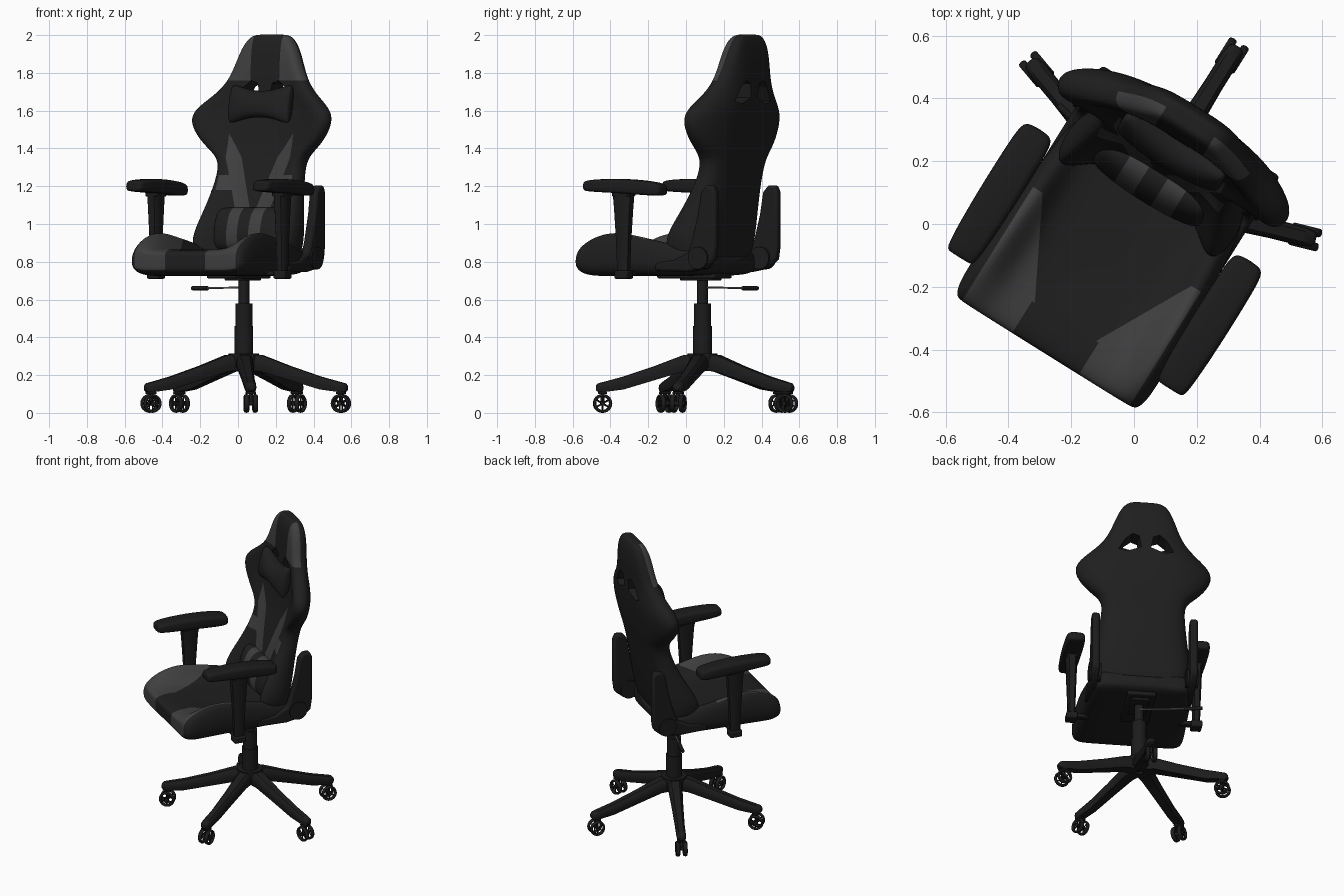
import bpy, bmesh, math
from mathutils import Matrix, Vector

if "Cube" in bpy.data.objects:
    bpy.data.objects.remove(bpy.data.objects["Cube"])

def mat(name, v):
    m = bpy.data.materials.new(name)
    m.diffuse_color = (v, v, v, 1)
    m.use_nodes = True
    m.node_tree.nodes["Principled BSDF"].inputs["Base Color"].default_value = m.diffuse_color
    return m

BLACK, GREY = mat("black_fabric", 0.0135), mat("grey_fabric", 0.05)
PLASTIC, STEEL = mat("black_plastic", 0.0115), mat("steel", 0.22)

def activate(ob):
    bpy.ops.object.select_all(action='DESELECT')
    ob.select_set(True)
    bpy.context.view_layer.objects.active = ob

def finish(bm, name, m, angle=40):
    bmesh.ops.recalc_face_normals(bm, faces=bm.faces)
    me = bpy.data.meshes.new(name)
    bm.to_mesh(me)
    bm.free()
    ob = bpy.data.objects.new(name, me)
    bpy.context.collection.objects.link(ob)
    me.materials.append(m)
    activate(ob)
    bpy.ops.object.shade_smooth_by_angle(angle=math.radians(angle))
    return ob

def apply(ob, kind, **kw):
    md = ob.modifiers.new(kind, kind)
    for k, v in kw.items():
        setattr(md, k, v)
    activate(ob)
    bpy.ops.object.modifier_apply(modifier=md.name)

def loft(name, rings, m, sub=0):
    bm = bmesh.new()
    vs = [[bm.verts.new(p) for p in r] for r in rings]
    n = len(vs[0])
    for a, b in zip(vs, vs[1:]):
        for i in range(n):
            bm.faces.new((a[i], a[(i + 1) % n], b[(i + 1) % n], b[i]))
    bm.faces.new(vs[0])
    bm.faces.new(vs[-1])
    ob = finish(bm, name, m)
    if sub:
        apply(ob, 'SUBSURF', levels=sub)
        ob.data.polygons.foreach_set("use_smooth", [True] * len(ob.data.polygons))
    return ob

def prism(name, pts, u0, u1, m, bevel=0.01):
    # outline in (y, z), extruded along x
    ob = loft(name, [[(u, y, z) for y, z in pts] for u in (u0, u1)], m)
    apply(ob, 'BEVEL', width=bevel, segments=2)
    return ob

def box(name, x, y, z, m, bevel=0.008):
    return prism(name, [(y[0], z[0]), (y[1], z[0]), (y[1], z[1]), (y[0], z[1])], x[0], x[1], m, bevel)

def rod(name, a, b, r, m, n=20):
    a, b = Vector(a), Vector(b)
    bm = bmesh.new()
    bmesh.ops.create_cone(bm, cap_ends=True, segments=n, radius1=r, radius2=r, depth=(b - a).length)
    q = (b - a).to_track_quat('Z', 'Y').to_matrix().to_4x4()
    bm.transform(Matrix.Translation((a + b) / 2) @ q)
    return finish(bm, name, m)

def join(obs, name):
    activate(obs[0])
    for o in obs:
        o.select_set(True)
    bpy.ops.object.join()
    obs[0].name = name
    return obs[0]

def sym(half):
    return half + [(-x, y) for x, y in reversed(half[1:-1])]

def paint(ob, planes, rule):
    # cut clean seams along mirrored planes (point, normal), then colour faces by the rule
    bm = bmesh.new()
    bm.from_mesh(ob.data)
    for co, no in planes:
        for s in (-1, 1):
            bmesh.ops.bisect_plane(bm, geom=bm.verts[:] + bm.edges[:] + bm.faces[:], dist=1e-5,
                                   plane_co=(s * co[0], co[1], co[2]), plane_no=(s * no[0], no[1], no[2]))
    bm.to_mesh(ob.data)
    bm.free()
    ob.data.materials.append(GREY)
    for p in ob.data.polygons:
        if rule(abs(p.center.x), p.center.y, p.center.z, p.normal):
            p.material_index = 1

# seat cushion: y, half width, bottom, centre top, bolster top
seat = []
for y, w, zb, zc, zt in [(-.50, .315, .775, .83, .83), (-.497, .345, .75, .85, .865), (-.45, .36, .725, .865, .905),
                         (-.36, .36, .725, .865, .95), (-.24, .355, .725, .855, .968), (-.08, .348, .725, .85, .935),
                         (.08, .335, .725, .845, .90), (.2, .32, .73, .84, .87), (.27, .30, .75, .83, .84)]:
    h = [(0, zc), (.18, zc), (.24, zc * .7 + zt * .3), (.82 * w, zt), (.95 * w, zt - .012),
         (w, zb * .55 + zt * .45), (.95 * w, zb), (.6 * w, zb), (0, zb)]
    seat.append([(x, y, z) for x, z in sym(h)])
seat = loft("seat", seat, BLACK, 3)
paint(seat, [((.115, -.38, 0), (1, -.53, 0)), ((.125, 0, 0), (1, 0, 0)), ((.315, 0, 0), (1, 0, 0)),
             ((0, -.07, 0), (0, 1, 0)), ((0, -.38, 0), (0, 1, 0))],
      lambda u, y, z, n: n.z > -.5 and u < .315 and
      (u > .125 if y < -.38 else y < -.07 and n.z > .2 and u > .115 + .53 * (y + .38)))

# backrest: z, half width, rear centre, rear edge, front centre, bolster front
rows = []
for z, w, vr, vs, vc, vb in [(.79, .26, .23, .21, .13, .10), (.82, .31, .26, .23, .13, .03), (.92, .335, .285, .25, .14, -.01),
                             (1.08, .30, .32, .28, .18, .11), (1.25, .27, .35, .32, .22, .20),
                             (1.35, .27, .37, .35, .25, .215), (1.42, .37, .385, .34, .265, .21),
                             (1.52, .447, .40, .33, .28, .20), (1.60, .442, .41, .335, .29, .21),
                             (1.68, .325, .415, .36, .30, .26), (1.76, .245, .42, .385, .30, .285),
                             (1.87, .20, .425, .405, .305, .30), (1.95, .165, .42, .41, .315, .315),
                             (2.0, .12, .405, .40, .335, .34), (2.003, .06, .39, .385, .355, .36)]:
    h = [(0, vr), (.55 * w, vr), (.9 * w, vs), (w, (vs + vb) / 2), (.9 * w, vb),
         (.64 * w, vb * .4 + vc * .6), (.42 * w, vc), (0, vc)]
    rows.append([(x, y, z) for x, y in sym(h)])
back = loft("backrest", rows, BLACK, 3)

K, W, T = .342, .045, .35  # slant, half width and taper of the grey flashes

def back_grey(u, y, z, n):
    if n.y > 0:
        return False
    if z > 1.76:
        return u > .09
    if not 1.05 < z < 1.48:
        return False
    d = u - .07 - K * (z - 1.1)
    return abs(d) < min(W, T * (1.48 - z)) or (1.18 < z < 1.26 and 0 < d and u < .23)

paint(back, [((.09, 0, 0), (1, 0, 0)), ((.23, 0, 0), (1, 0, 0)), ((.07 + W, 0, 1.1), (1, 0, -K)), ((.07 - W, 0, 1.1), (1, 0, -K)),
             ((.2, 0, 1.48), (1, 0, T - K)), ((.2, 0, 1.48), (1, 0, -T - K))] +
      [((0, 0, z), (0, 0, 1)) for z in (1.05, 1.18, 1.26, 1.76)], back_grey)

# harness openings in the backrest
for s in (-1, 1):
    eye = [(.03, 1.67), (.045, 1.745), (.085, 1.76), (.13, 1.725), (.175, 1.65), (.12, 1.635)]
    cut = loft("cutter", [[(s * x, y, z) for x, z in eye] for y in (.1, .6)], BLACK)
    apply(back, 'BOOLEAN', object=cut, operation='DIFFERENCE', solver='EXACT')
    bpy.data.objects.remove(cut)
activate(back)
bpy.ops.object.shade_smooth_by_angle(angle=math.radians(50))

# pillows: lofted sideways, tilted with the backrest
def pillow(name, y0, z0, tilt, secs):
    rings = []
    for x, hh, t in secs:
        prof = [(0, hh), (-t * .7, hh * .8), (-t, 0), (-t * .7, -hh * .8), (0, -hh),
                (t * .7, -hh * .8), (t, 0), (t * .7, hh * .8)]
        rings.append([(x, y0 + y + tilt * z, z0 + z) for y, z in prof])
    return loft(name, rings, BLACK, 3)

pillow("head_pillow", .26, 1.635, .18, [(-.19, .09, .02), (-.18, .115, .04), (-.1, .085, .06), (0, .07, .065),
                                        (.1, .085, .06), (.18, .115, .04), (.19, .09, .02)])
lumbar = pillow("lumbar_pillow", .145, .975, .2, [(-.205, .085, .03), (-.19, .12, .055), (-.1, .12, .07), (0, .12, .075),
                                                  (.1, .12, .07), (.19, .12, .055), (.205, .085, .03)])
paint(lumbar, [((x, 0, 0), (1, 0, 0)) for x in (.035, .105)], lambda u, y, z, n: .035 < u < .105 and n.y < .4)

for s, side in ((-1, "left"), (1, "right")):
    # recline hinge cover with pivot knob
    prism(side + "_hinge_cover", [(0, .75), (.2, .745), (.31, .765), (.365, .81), (.375, .88), (.375, 1.17), (.36, 1.205),
                                  (.315, 1.205), (.285, 1.17), (.265, 1.05), (.23, .92), (.205, .85), (.12, .81), (0, .80)],
          s * .285, s * .335, PLASTIC, .014)
    rod(side + "_pivot", (s * .27, .275, .82), (s * .345, .275, .82), .06, PLASTIC)
    # armrest pad
    pad = []
    for y, w, zb, zt in [(-.385, .04, 1.18, 1.22), (-.38, .055, 1.172, 1.235), (-.2, .062, 1.165, 1.242),
                         (-.05, .062, 1.155, 1.235), (.07, .06, 1.148, 1.22), (.098, .045, 1.155, 1.205)]:
        h = [(0, zt), (.8 * w, zt - .002), (w, zt - .015), (w, zb + .012), (.85 * w, zb), (0, zb)]
        pad.append([(s * .395 + x, y, z) for x, z in sym(h)])
    loft(side + "_arm_pad", pad, PLASTIC, 2)
    box(side + "_arm_plate", (s * .36, s * .43), (-.21, -.1), (1.145, 1.175), PLASTIC)
    # tapered post, foot and under-seat bar
    post = []
    for z, a, b in [(.74, .022, .032), (.9, .026, .037), (1.08, .032, .048), (1.16, .034, .055)]:
        post.append([(s * .395 + i * a, -.155 + j * b, z) for i, j in
                     ((-1, -.6), (-.6, -1), (.6, -1), (1, -.6), (1, .6), (.6, 1), (-.6, 1), (-1, .6))])
    loft(side + "_arm_post", post, PLASTIC)
    box(side + "_arm_foot", (s * .36, s * .43), (-.195, -.115), (.71, .755), PLASTIC)
    box(side + "_arm_bar", (s * .28, s * .40), (-.18, -.13), (.728, .752), PLASTIC)

# tilt mechanism and gas column
box("mechanism_plate", (-.09, .09), (-.14, .22), (.712, .74), PLASTIC)
box("mechanism_box", (-.055, .055), (-.02, .18), (.70, .73), PLASTIC)
C = (0, .09)
for n, z0, z1, r in [("column_sleeve", .30, .46, .05), ("column_middle", .46, .58, .045), ("column_piston", .58, .72, .029),
                     ("base_hub", .24, .315, .08)]:
    rod(n, (*C, z0), (*C, z1), r, PLASTIC, n=24)
# height lever
rod("lever_rod", (0, .115, .665), (-.29, .172, .66), .005, STEEL, n=10)
rod("lever_handle", (-.275, .169, .66), (-.385, .193, .66), .011, PLASTIC, n=12)

# one base leg with caster, pointing along +y from the origin
leg = []
for r, z, w, h in [(.02, .268, .045, .045), (.1, .263, .045, .043), (.25, .212, .037, .037), (.42, .158, .031, .034),
                   (.52, .138, .031, .027), (.555, .134, .026, .022), (.565, .133, .015, .012)]:
    leg.append([(w * a, r, z + h * b) for a, b in
                ((-.55, 1), (.55, 1), (.9, .6), (1, -.2), (.8, -1), (-.8, -1), (-1, -.2), (-.9, .6))])
leg = loft("base_leg", leg, PLASTIC)
parts = [rod("stem", (0, .53, .06), (0, .53, .13), .011, PLASTIC, n=10),
         rod("axle", (-.036, .53, .05), (.036, .53, .05), .012, PLASTIC, n=12),
         box("fork", (-.027, .027), (.508, .552), (.1, .112), PLASTIC, .004)]
for s in (-1, 1):
    bpy.ops.mesh.primitive_torus_add(major_segments=24, minor_segments=8, major_radius=.0425, minor_radius=.0075,
                                     location=(s * .023, .53, .05), rotation=(0, math.pi / 2, 0))
    rim = bpy.context.object
    rim.scale = (1, 1, 1.8)
    rim.data.materials.append(PLASTIC)
    bpy.ops.object.shade_smooth()
    parts.append(rim)
    for k in range(6):
        a = math.pi / 3 * k
        x = s * .025
        parts.append(rod("spoke", (x, .53, .05), (x, .53 + .04 * math.sin(a), .05 + .04 * math.cos(a)), .004, PLASTIC, n=6))
caster = join(parts, "caster")
caster.data.transform(caster.matrix_basis)
caster.matrix_basis = Matrix()
for src in (leg, caster):
    for k in range(1, 5):
        o = src.copy()
        o.data = src.data.copy()
        bpy.context.collection.objects.link(o)
        o.data.transform(Matrix.Translation((*C, 0)) @ Matrix.Rotation(math.radians(72 * k), 4, 'Z'))
    src.data.transform(Matrix.Translation((*C, 0)))

# turn the whole chair to its resting direction
M = Matrix.Rotation(math.radians(-32), 4, 'Z') @ Matrix.Translation((-.02, 0, 0))
for o in bpy.context.scene.objects:
    o.data.transform(M @ o.matrix_basis)
    o.matrix_basis = Matrix()
